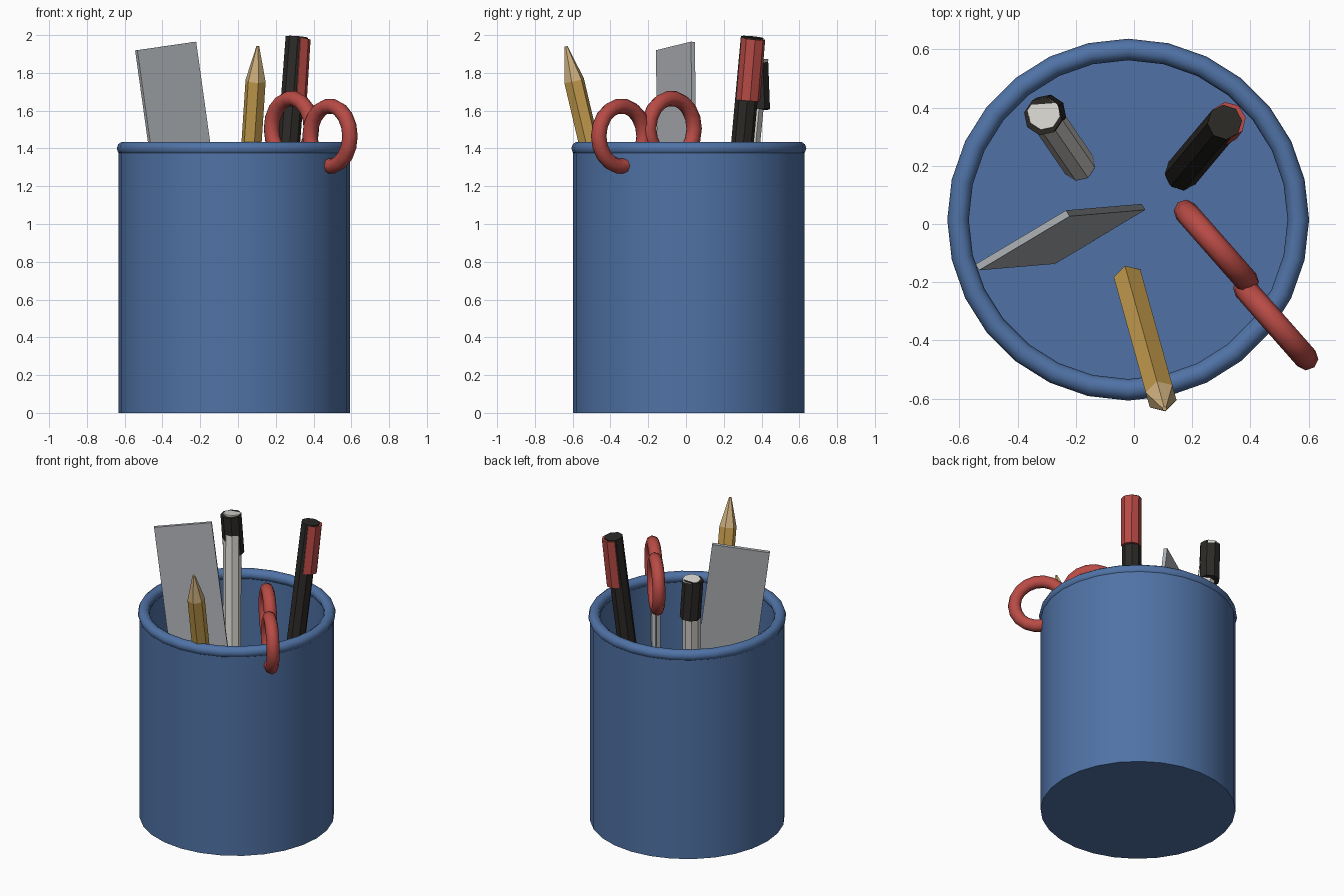
import bpy, bmesh, math
from mathutils import Matrix, Vector

if "Cube" in bpy.data.objects:
    bpy.data.objects.remove(bpy.data.objects["Cube"])


def material(name, rgb):
    m = bpy.data.materials.new(name)
    m.diffuse_color = (*rgb, 1)
    m.use_nodes = True
    m.node_tree.nodes["Principled BSDF"].inputs["Base Color"].default_value = m.diffuse_color
    return m


BLUE = material("blue", (0.08, 0.17, 0.38))
RED = material("red", (0.48, 0.07, 0.06))
BLACK = material("black", (0.025, 0.023, 0.02))
YELLOW = material("yellow", (0.60, 0.36, 0.08))
WOOD = material("wood", (0.65, 0.45, 0.22))
WHITE = material("white", (0.70, 0.68, 0.64))
STEEL = material("steel", (0.42, 0.44, 0.46))


def finish(name, bm, mat, smooth=False):
    bmesh.ops.remove_doubles(bm, verts=bm.verts, dist=1e-5)
    bmesh.ops.recalc_face_normals(bm, faces=bm.faces)
    me = bpy.data.meshes.new(name)
    bm.to_mesh(me)
    bm.free()
    me.materials.append(mat)
    if smooth:
        me.shade_smooth()
        me.set_sharp_from_angle(angle=math.radians(50))
    ob = bpy.data.objects.new(name, me)
    bpy.context.collection.objects.link(ob)
    return ob


def lathe(name, profile, segs, center, mat):
    """Revolve (radius, height) points around the vertical axis."""
    bm = bmesh.new()
    verts = [bm.verts.new((r, 0, z)) for r, z in profile]
    edges = [bm.edges.new(p) for p in zip(verts, verts[1:])]
    bmesh.ops.spin(bm, geom=verts + edges, cent=(0, 0, 0), axis=(0, 0, 1),
                   angle=math.tau, steps=segs)
    bmesh.ops.translate(bm, verts=bm.verts, vec=center)
    return finish(name, bm, mat, True)


def ring_profile(major, minor, n):
    return [(major + minor * math.cos(math.tau * i / n),
             minor * math.sin(math.tau * i / n)) for i in range(n + 1)]


def rod(name, a, b, r1, r2, sides, mat):
    """Flat-shaded prism or cone from point a to point b."""
    a, b = Vector(a), Vector(b)
    d = b - a
    bm = bmesh.new()
    bmesh.ops.create_cone(
        bm, cap_ends=True, segments=sides, radius1=r1, radius2=r2, depth=d.length,
        matrix=Matrix.Translation((a + b) / 2) @ d.to_track_quat('Z', 'Y').to_matrix().to_4x4())
    return finish(name, bm, mat)


def plate(name, a, b, side, w_a, w_b, thick, mat):
    """Flat strip from a to b, with its own width at each end."""
    a, b, side = Vector(a), Vector(b), Vector(side).normalized()
    n = side.cross(b - a).normalized() * thick / 2
    bm = bmesh.new()
    verts = [bm.verts.new(p + side * w / 2 * s + n * t)
             for p, w in ((a, w_a), (b, w_b)) for s in (-1, 1) for t in (-1, 1)]
    bmesh.ops.convex_hull(bm, input=verts)
    bmesh.ops.dissolve_limit(bm, angle_limit=0.01, verts=bm.verts, edges=bm.edges)
    return finish(name, bm, mat)


# Cup with a rolled rim
CUP = (-0.02, 0.015, 0)
lathe("cup", [(0, 0), (0.612, 0), (0.612, 1.4), (0.56, 1.4), (0.56, 0.06), (0, 0.06)],
      28, CUP, BLUE)
lathe("cup_rim", ring_profile(0.585, 0.037, 10), 28, (CUP[0], CUP[1], 1.4), BLUE)

# Pencil
foot, tip = Vector((-0.017, -0.195, 0.07)), Vector((0.105, -0.635, 1.94))
neck = foot.lerp(tip, 0.903)
rod("pencil_body", foot, neck, 0.055, 0.055, 6, YELLOW)
rod("pencil_tip", neck, tip, 0.055, 0.008, 6, WOOD)

# Black marker with a red cap sitting slightly off its axis
rod("marker_body", (0.165, 0.175, 0.07), (0.312, 0.35, 1.99), 0.06, 0.06, 8, BLACK)
rod("marker_cap", (0.302, 0.33, 1.655), (0.322, 0.357, 1.98), 0.063, 0.063, 8, RED)

# White pen with a black cap
rod("pen_body", (-0.19, 0.205, 0.07), (-0.31, 0.38, 1.875), 0.057, 0.057, 8, WHITE)
rod("pen_cap", (-0.298, 0.38, 1.605), (-0.313, 0.37, 1.87), 0.066, 0.066, 8, BLACK)

# Ruler
plate("ruler", (-0.123, -0.034, 0.075), (-0.383, -0.056, 1.942),
      (0.31, 0.185, 0.045), 0.365, 0.365, 0.024, STEEL)

# Scissors: two finger rings in one upright plane, crossed blades below
d = Vector((0.66, -0.75, 0)).normalized()
upright = Matrix((d, (0, 0, 1), d.cross(Vector((0, 0, 1))))).transposed().to_4x4()
for i, c in enumerate(((0.283, -0.077, 1.505), (0.487, -0.342, 1.465))):
    ring = lathe(f"scissors_ring_{i + 1}", ring_profile(0.16, 0.041, 8), 18, (0, 0, 0), RED)
    ring.data.transform(Matrix.Translation(c) @ upright)
off = d.cross(Vector((0, 0, 1))) * 0.013
for i, (top, point) in enumerate((((0.29, -0.085, 1.35), (0.33, -0.13, 0.1)),
                                  ((0.41, -0.245, 1.38), (0.26, -0.05, 0.1)))):
    shift = off * (1 - 2 * i)
    plate(f"scissors_blade_{i + 1}", Vector(point) + shift, Vector(top) + shift,
          d, 0.02, 0.085, 0.025, STEEL)
